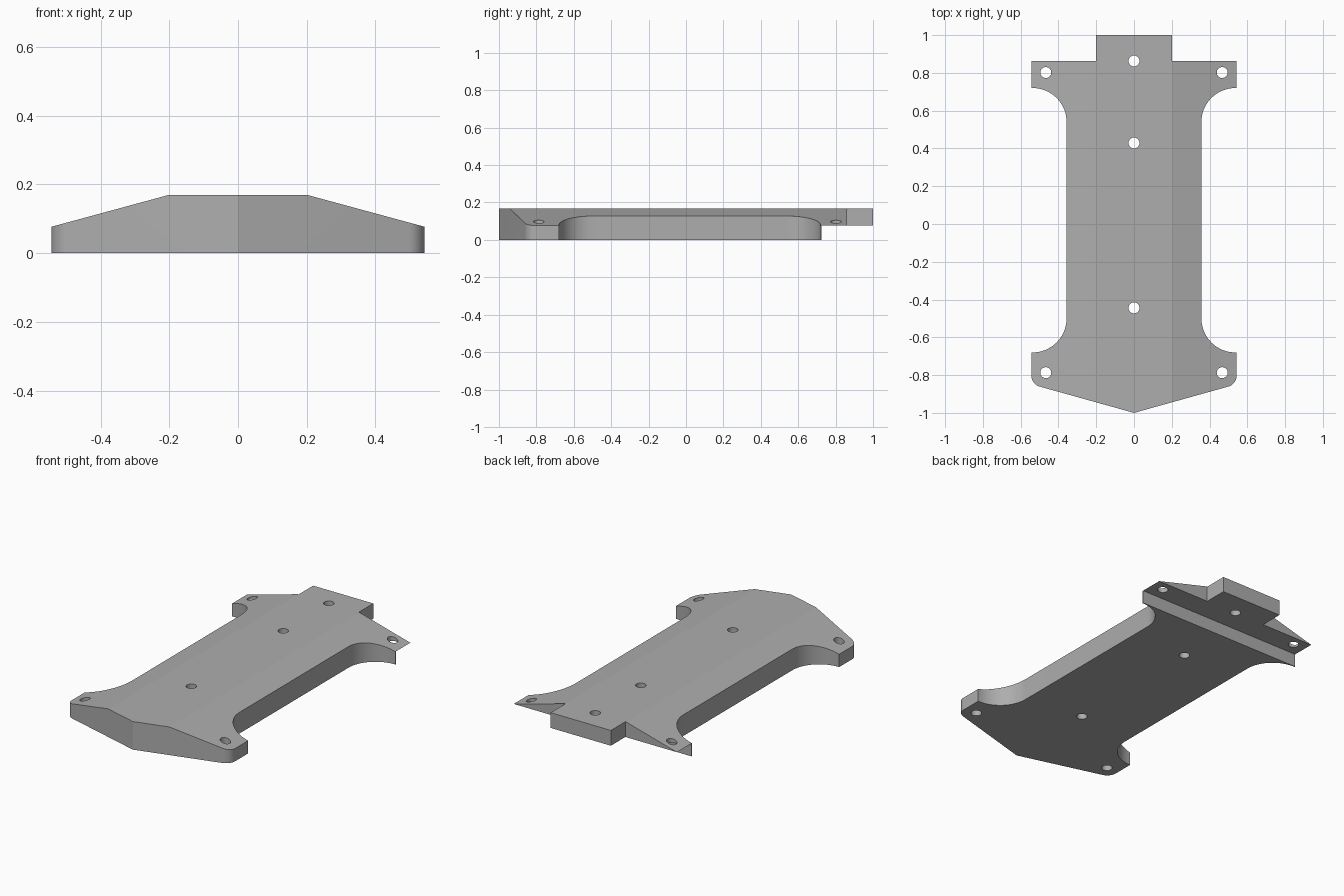
import bpy
import bmesh
from math import sin, cos, radians

if "Cube" in bpy.data.objects:
    bpy.data.objects.remove(bpy.data.objects["Cube"], do_unlink=True)

HALF_W, WAIST, TAB = 0.543, 0.357, 0.2
TOP, EDGE = 0.169, 0.077
STEP_Y = 0.725

grey = bpy.data.materials.new("plain grey")
grey.use_nodes = True
grey.diffuse_color = (0.42, 0.42, 0.42, 1)
grey.node_tree.nodes["Principled BSDF"].inputs["Base Color"].default_value = grey.diffuse_color


def arc(cx, cy, r, start, end, steps=16):
    angles = [radians(start + (end - start) * i / steps) for i in range(steps + 1)]
    return [(cx + r * cos(a), cy + r * sin(a)) for a in angles]


def mirrored(half):
    """Close a right-hand profile with its mirror image in x."""
    return half + [(-x, y) for x, y in reversed(half) if x > 1e-6]


def prism(name, points, place, depth):
    """Extrude a closed profile; place() maps its points into space."""
    bm = bmesh.new()
    face = bm.faces.new([bm.verts.new(place(*p)) for p in points])
    new = bmesh.ops.extrude_face_region(bm, geom=[face])["geom"]
    bmesh.ops.translate(bm, vec=depth, verts=[v for v in new if isinstance(v, bmesh.types.BMVert)])
    bmesh.ops.recalc_face_normals(bm, faces=bm.faces)
    mesh = bpy.data.meshes.new(name)
    bm.to_mesh(mesh)
    bm.free()
    mesh.materials.append(grey)
    obj = bpy.data.objects.new(name, mesh)
    bpy.context.collection.objects.link(obj)
    return obj


def cut(target, tool, operation="DIFFERENCE"):
    mod = target.modifiers.new(tool.name, "BOOLEAN")
    mod.operation, mod.solver, mod.object = operation, "EXACT", tool
    bpy.context.view_layer.objects.active = target
    bpy.ops.object.modifier_apply(modifier=mod.name)
    bpy.data.objects.remove(tool, do_unlink=True)


# Plate outline: pointed front, rounded lugs, narrow waist, rear tab
outline = [(0, -1)]
outline += arc(HALF_W - 0.06, -0.803, 0.06, -74.4, 0, 10)
outline += [(HALF_W, -0.68)]
outline += arc(WAIST + 0.18, -0.5, 0.18, 270, 180)
outline += arc(WAIST + 0.18, 0.54, 0.18, 180, 90)
outline += [(HALF_W, 0.72), (HALF_W, 0.862), (TAB, 0.862), (TAB, 1)]
plate = prism("mounting_plate", mirrored(outline), lambda x, y: (x, y, 0), (0, 0, 0.3))

# Bevelled top: flat in the middle, sloping to both sides
slope = (TOP - EDGE) / (HALF_W - 0.204)
section = [(0.7, -0.1), (0.7, EDGE - slope * (0.7 - HALF_W)), (0.204, TOP)]
# Lower the extrusion slightly so the section alone sets the top
cut(plate, prism("top_section", mirrored(section), lambda x, z: (x, -1.2, z), (0, 2.4, 0)), "INTERSECT")

# Step under the rear end
step = mirrored([(0.7, -0.1), (0.7, EDGE)])
cut(plate, prism("rear_step", step, lambda x, z: (x, STEP_Y, z), (0, 0.5, 0)))

# Screw holes
holes = [(0, 0.863), (0, 0.429), (0, -0.444)]
holes += [(side * 0.467, y) for side in (-1, 1) for y in (0.802, -0.787)]
for hx, hy in holes:
    ring = arc(hx, hy, 0.029, 0, 360, 32)[:-1]
    cut(plate, prism("screw_hole", ring, lambda x, y: (x, y, -0.1), (0, 0, 0.5)))

bpy.ops.object.select_all(action="DESELECT")
plate.select_set(True)
bpy.context.view_layer.objects.active = plate
bpy.ops.object.shade_smooth_by_angle(angle=radians(12))
